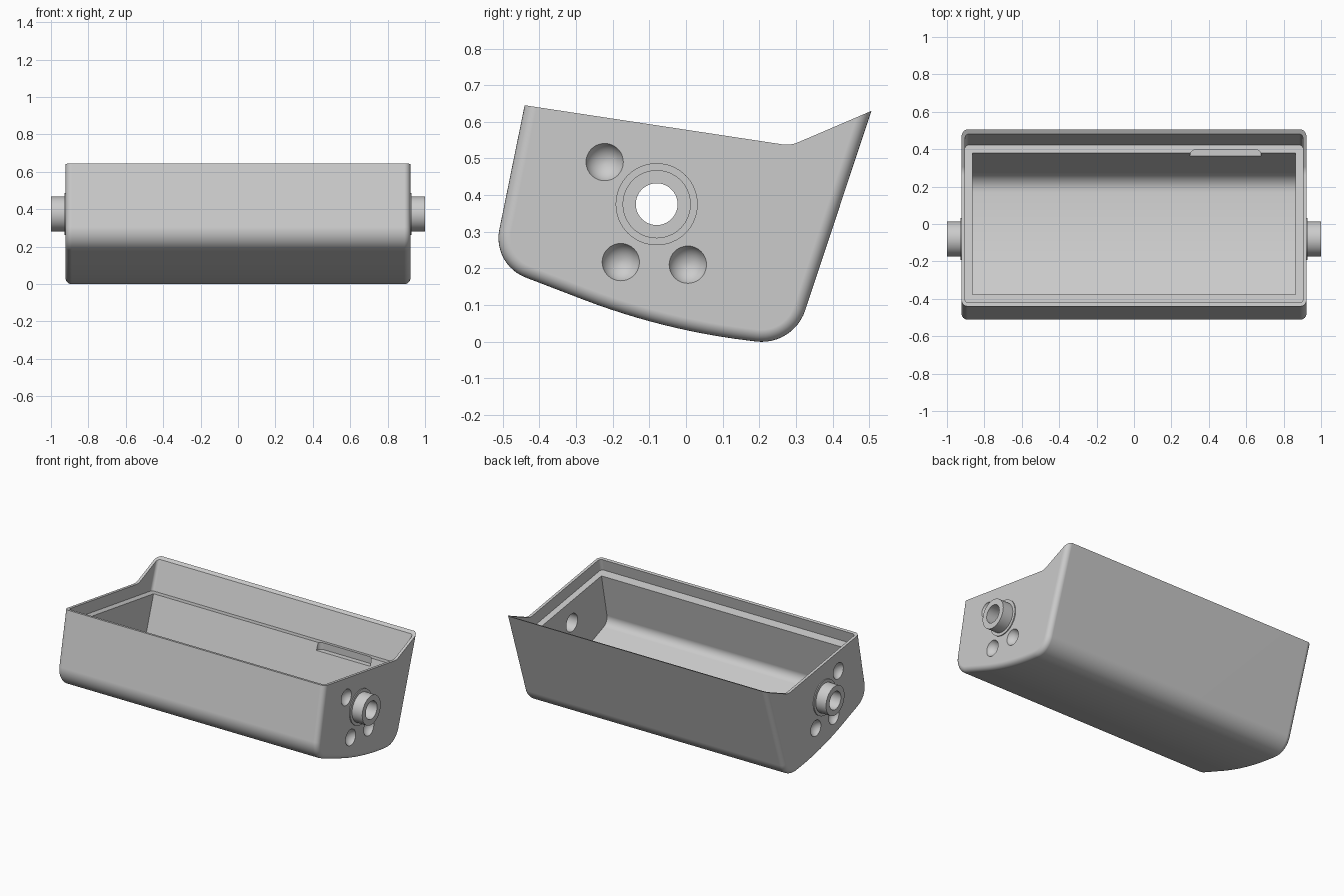
import bpy, bmesh, math
from mathutils import Vector, Matrix
from mathutils.geometry import intersect_line_line

cube = bpy.data.objects.get("Cube")
if cube:
    bpy.data.objects.remove(cube, do_unlink=True)

grey = bpy.data.materials.new("light_grey")
grey.use_nodes = True
grey.diffuse_color = (0.6, 0.6, 0.6, 1)
grey.node_tree.nodes["Principled BSDF"].inputs["Base Color"].default_value = (0.6, 0.6, 0.6, 1)


def P(y, z):
    return Vector((0, y, z))


def cross(a, b, c, d):
    return intersect_line_line(a, b, c, d)[0]


def inset(pts, dists):
    """Move each side of a counterclockwise polygon inward by its own distance."""
    lines = []
    for i, a in enumerate(pts):
        b = pts[(i + 1) % len(pts)]
        d = (b - a).normalized()
        n = P(-d.z, d.y) * dists[i]
        lines.append((a + n, b + n))
    return [cross(*lines[i - 1], *lines[i]) for i in range(len(pts))]


def fillet(pts, radii, steps=12):
    """Round the polygon corners that have a radius."""
    out = []
    for i, p in enumerate(pts):
        r = radii[i]
        if not r:
            out.append(p)
            continue
        u = (pts[i - 1] - p).normalized()
        v = (pts[(i + 1) % len(pts)] - p).normalized()
        half = u.angle(v) / 2
        centre = p + (u + v).normalized() * (r / math.sin(half))
        start = p + u * (r / math.tan(half)) - centre
        end = p + v * (r / math.tan(half)) - centre
        out += [centre + start.slerp(end, k / steps).normalized() * r for k in range(steps + 1)]
    return out


def finish(name, bm):
    bmesh.ops.recalc_face_normals(bm, faces=bm.faces)
    mesh = bpy.data.meshes.new(name)
    bm.to_mesh(mesh)
    bm.free()
    mesh.materials.append(grey)
    obj = bpy.data.objects.new(name, mesh)
    bpy.context.collection.objects.link(obj)
    return obj


def prism(name, pts, radii, half, soft=0, soft_sides=None):
    """Loft a side profile across x; soft rounds the end edges of the soft sides."""
    ends = [(half, 0)]
    if soft:
        turns = [math.pi / 2 * k / 6 for k in range(7)]
        ends = [(half - soft + soft * math.cos(a), soft - soft * math.sin(a)) for a in turns]
    bm = bmesh.new()
    rings = []
    for x, d in ends + [(-x, d) for x, d in reversed(ends)]:
        ring = inset(pts, [d * s for s in soft_sides]) if soft else pts
        ring = fillet(ring, [max(r - d, 0) for r in radii])
        rings.append([bm.verts.new((x, p.y, p.z)) for p in ring])
    for a, b in zip(rings, rings[1:]):
        for i in range(len(a)):
            bm.faces.new((a[i - 1], a[i], b[i], b[i - 1]))
    bm.faces.new(rings[0])
    bm.faces.new(rings[-1])
    return finish(name, bm)


def rod(name, radius, x0, x1, y, z):
    bm = bmesh.new()
    mat = Matrix.Translation(((x0 + x1) / 2, y, z)) @ Matrix.Rotation(math.pi / 2, 4, 'Y')
    bmesh.ops.create_cone(bm, cap_ends=True, segments=64, radius1=radius, radius2=radius,
                          depth=abs(x1 - x0), matrix=mat)
    return finish(name, bm)


def ball(name, radius, x, y, z):
    bm = bmesh.new()
    mat = Matrix.Translation((x, y, z)) @ Matrix.Rotation(math.pi / 2, 4, 'Y')
    bmesh.ops.create_uvsphere(bm, u_segments=40, v_segments=24, radius=radius, matrix=mat)
    return finish(name, bm)


def combine(target, tool, operation='DIFFERENCE'):
    tool.hide_render = True
    mod = target.modifiers.new("join", 'BOOLEAN')
    mod.operation = operation
    mod.solver = 'EXACT'
    mod.object = tool
    bpy.context.view_layer.objects.active = target
    bpy.ops.object.modifier_apply(modifier=mod.name)
    bpy.data.objects.remove(tool, do_unlink=True)


# Outer shell: side profile, running past the rim so it can be trimmed
shell = [P(-0.419, 0.75), P(-0.529, 0.21), P(-0.062, 0.031), P(0.293, -0.012), P(0.546, 0.75)]
body = prism("bucket_body", shell, [0, 0.115, 1.9, 0.125, 0], 0.922, 0.033, [1, 1, 1, 1, 0])

# Rim: sloping top with a raised pouring lip at the back
rim_front, rim_dip, rim_lip = P(-0.44, 0.645), P(0.285, 0.535), P(0.507, 0.63)
slope = rim_dip - rim_front
above = [rim_front - slope, rim_dip, rim_lip + (rim_lip - rim_dip), P(0.8, 1.2), P(-1.2, 1.2)]
combine(body, prism("rim_cutter", above, [0, 0.08, 0, 0, 0], 1.2))

# Recessed ledge just below the rim
wall = inset(shell, [0.02, 0.02, 0.02, 0.02, 0])
drop = P(0, -0.075)
ledge = (rim_front + drop, rim_dip + drop)
recess = [wall[0], cross(*ledge, wall[0], wall[1]), cross(*ledge, wall[3], wall[4]), wall[4]]
combine(body, prism("ledge_cutter", recess, [0] * 4, 0.904, 0.02, [1, 0, 1, 0]))

# Main cavity
hollow = inset(shell, [0.078, 0.06, 0.06, 0.062, 0])
combine(body, prism("cavity_cutter", hollow, [0, 0.055, 1.6, 0.1, 0], 0.863))

# Finger slot in the back ledge
bm = bmesh.new()
bmesh.ops.create_cube(bm, size=1, matrix=Matrix.Translation((0.49, 0.297, 0.45))
                      @ Matrix.Diagonal((0.38, 0.2, 0.1, 1)))
upright = [e for e in bm.edges if abs(e.verts[0].co.z - e.verts[1].co.z) > 0.05]
bmesh.ops.bevel(bm, geom=upright, offset=0.03, segments=6, profile=0.5, affect='EDGES')
combine(body, finish("slot_cutter", bm))

# Pivots with thin collars, and shallow round dimples, on both ends
pivot = (-0.08, 0.375)
dimples = [(-0.222, 0.49), (-0.178, 0.217), (0.005, 0.21)]
for side in (-1, 1):
    combine(body, rod("collar", 0.112, side * 0.89, side * 0.928, *pivot), 'UNION')
    combine(body, rod("pivot", 0.093, side * 0.88, side, *pivot), 'UNION')
    for y, z in dimples:
        combine(body, ball("dimple_cutter", 0.0546, side * 0.9415, y, z))
combine(body, rod("bore_cutter", 0.057, -1.1, 1.1, *pivot))

# Smooth shading with crisp edges
bpy.ops.object.select_all(action='DESELECT')
body.select_set(True)
bpy.context.view_layer.objects.active = body
bpy.ops.object.shade_smooth_by_angle(angle=math.radians(30))
weighted = body.modifiers.new("even_shading", 'WEIGHTED_NORMAL')
weighted.keep_sharp = True
